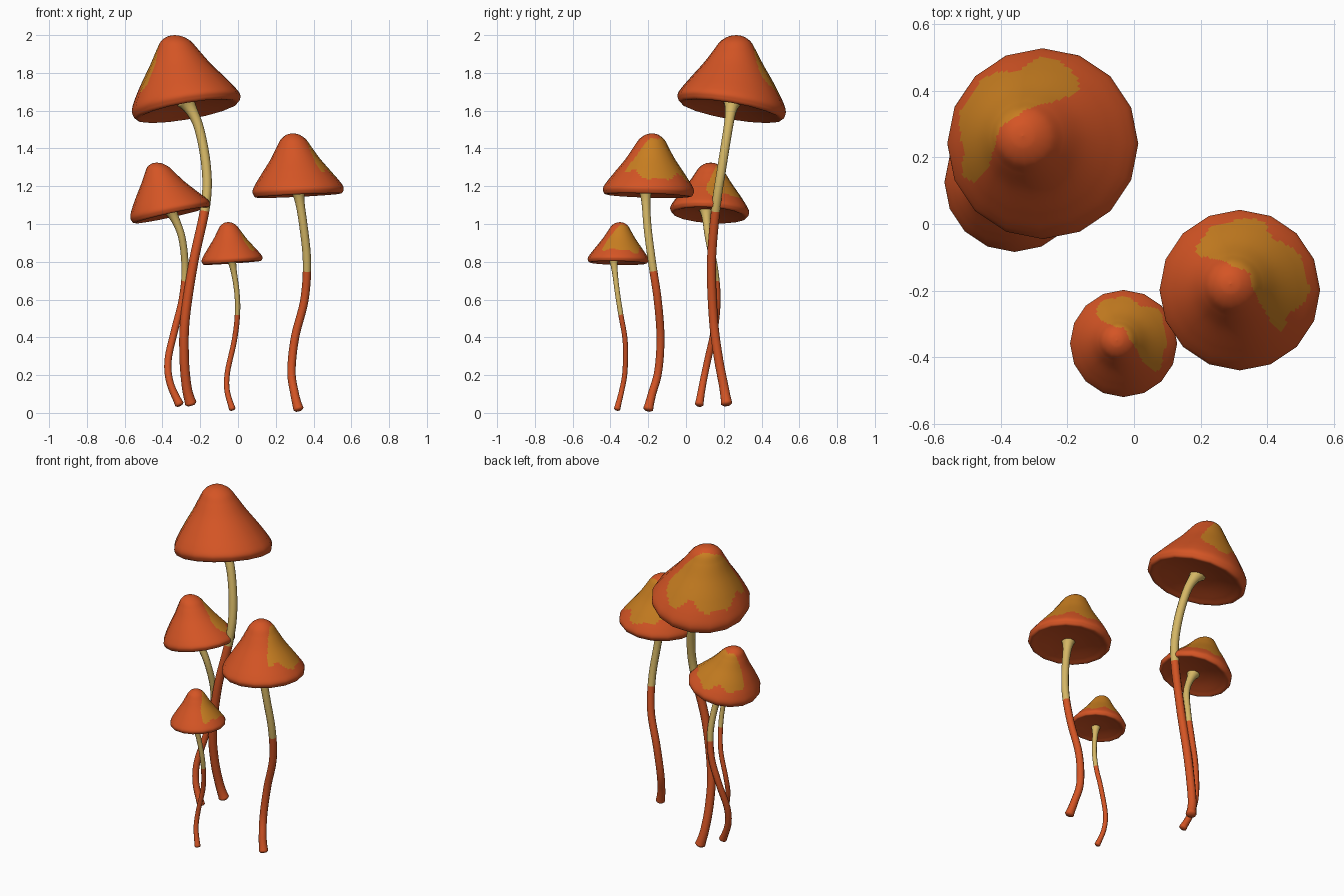
import bpy
import math
import random
from mathutils import Vector

random.seed(4)
TAU = math.tau
UP = Vector((0, 0, 1))
SIDES = 16          # visible facets around each cap
AROUND = SIDES * 6  # fine steps around, so the patch edge is detailed
FINE = 5            # fine steps between profile points

if "Cube" in bpy.data.objects:
    bpy.data.objects.remove(bpy.data.objects["Cube"])


def material(name, rgb):
    mat = bpy.data.materials.new(name)
    mat.use_nodes = True
    color = (*rgb, 1)
    mat.diffuse_color = color
    bsdf = mat.node_tree.nodes["Principled BSDF"]
    bsdf.inputs["Base Color"].default_value = color
    bsdf.inputs["Roughness"].default_value = 0.8
    return mat


RED = material("rust_orange", (0.66, 0.09, 0.018))
OCHRE = material("ochre_patch", (0.58, 0.21, 0.015))
CREAM = material("cream_stem", (0.66, 0.47, 0.13))

# Cap outline from tip to underside: (radius share, height share)
PROFILE = [Vector(p) for p in (
    (0.005, 1), (0.14, 0.975), (0.28, 0.89), (0.39, 0.75), (0.55, 0.55),
    (0.78, 0.32), (0.93, 0.17), (1, 0.08), (0.995, 0.02), (0.93, -0.03),
    (0.75, 0), (0.4, 0.04), (0.01, 0.06))]


def spline(points, s):
    """Smooth curve through the points; s counts points."""
    last = len(points) - 1
    i = max(0, min(int(s), last - 1))
    f = s - i
    a, b, c, d = (points[max(0, min(k, last))] for k in range(i - 1, i + 3))
    return b + (c - a) * (f / 2) + (a * 2 - b * 5 + c * 4 - d) * (f * f / 2) \
        + (b * 3 - a - c * 3 + d) * (f ** 3 / 2)


def skin(name, rings, mats, pick):
    """Join rings, listed from top to bottom, into a closed smooth surface."""
    n = len(rings[0])
    verts = [p for ring in rings for p in ring]
    faces, slots = [], []
    for i in range(len(rings) - 1):
        for j in range(n):
            k = (j + 1) % n
            faces.append((i * n + j, i * n + n + j, i * n + n + k, i * n + k))
            slots.append(pick(i, j))
    base = len(verts) - n
    faces += [tuple(range(n)), tuple(base + j for j in reversed(range(n)))]
    slots += [pick(0, 0), pick(len(rings) - 2, 0)]
    mesh = bpy.data.meshes.new(name)
    mesh.from_pydata(verts, [], faces)
    for mat in mats:
        mesh.materials.append(mat)
    for poly, slot in zip(mesh.polygons, slots):
        poly.material_index = slot
        poly.use_smooth = True
    obj = bpy.data.objects.new(name, mesh)
    bpy.context.collection.objects.link(obj)
    return mesh


def make_cap(name, center, tip, radius, slope, bulge, patch_angle, patch_width):
    """Bell cap; slope is the rise of the rim along x and y."""
    center, tip = Vector(center), Vector(tip)

    def point(s, a, facet=True):
        r, h = spline(PROFILE, s)
        if h > 0:
            h += bulge * h * (1 - h)
        r *= radius
        if facet:
            half = math.pi / SIDES
            r *= math.cos(half) / math.cos(a % (2 * half) - half)
        x, y = r * math.cos(a), r * math.sin(a)
        lift = (x * slope[0] + y * slope[1]) * (1 - max(h, 0))
        return center.lerp(tip, h) + Vector((x, y, lift))

    end = len(PROFILE) - 1
    steps = [i / FINE for i in range(end * FINE + 1)]
    angles = [TAU * j / AROUND for j in range(AROUND)]
    rings = [[point(s, a) for a in angles] for s in steps]

    # Ragged ochre patch on one side, fading into points at both ends
    phase = [random.uniform(0, TAU) for _ in range(4)]

    def pick(i, j):
        s = steps[i] + 0.5 / FINE
        a = angles[j] + TAU / AROUND / 2
        off = (a - math.radians(patch_angle) + math.pi) % TAU - math.pi
        w = abs(off) / math.radians(patch_width)
        if w > 1:
            return 0
        wave = math.sin(5 * a + phase[0]) + math.sin(9 * a + phase[1]) * 0.7
        upper = 1.7 + 0.2 * math.sin(4 * a + phase[2]) + 2.6 * w ** 4
        lower = 5.5 + 0.3 * wave - 0.7 * w ** 6
        return 1 if upper < s < lower else 0

    mesh = skin(name, rings, (RED, OCHRE), pick)

    # Soft shading across the facets
    normals = []
    d = 0.05
    for s in steps:
        lo, hi = max(0, s - d), min(end, s + d)
        for a in angles:
            down = point(hi, a, False) - point(lo, a, False)
            across = point(s, a + d, False) - point(s, a - d, False)
            normals.append(down.cross(across).normalized())
    mesh.normals_split_custom_set_from_vertices(normals)


def make_stem(name, path, radius, change):
    """Bent stalk, cream above the change height and rust below it."""
    path = [Vector(p) for p in path]
    top, foot = path[0].z, path[-1].z
    count = (len(path) - 1) * 8
    mids = [spline(path, i / 8) for i in range(count + 1)]
    rings = []

    def ring(mid, along, r):
        u = along.cross(Vector((0, 1, 0))).normalized()
        v = u.cross(along).normalized()
        rings.append([mid + (u * math.cos(TAU * j / 10) + v * math.sin(TAU * j / 10)) * r
                      for j in range(10)])

    for i, mid in enumerate(mids):
        along = (mids[max(i - 1, 0)] - mids[min(i + 1, count)]).normalized()
        flare = 1 + 1.1 * math.exp((mid.z - top) / 0.035)
        knob = 1 + 0.25 * math.exp((foot - mid.z) / 0.04)
        ring(mid, along, radius * flare * knob)
    # Rounded foot
    ring(mids[-1] - along * radius * 0.4, along, radius * 0.8)
    skin(name, rings, (CREAM, RED),
         lambda i, j: 0 if mids[min(i, count)].z > change else 1)


# Tall mushroom
make_cap("tall_cap", (-0.27, 0.24, 1.61), (-0.335, 0.265, 2.0), 0.285,
         (0.17, -0.17), 0.25, 132, 82)
make_stem("tall_stem", (
    (-0.275, 0.245, 1.65), (-0.21, 0.225, 1.52), (-0.168, 0.19, 1.3),
    (-0.172, 0.16, 1.1), (-0.235, 0.135, 0.8), (-0.28, 0.145, 0.5),
    (-0.285, 0.17, 0.3), (-0.272, 0.2, 0.14), (-0.25, 0.215, 0.05)), 0.025, 1.1)

# Right mushroom
make_cap("right_cap", (0.32, -0.2, 1.16), (0.29, -0.18, 1.48), 0.24,
         (0.05, -0.03), 0.08, 48, 92)
make_stem("right_stem", (
    (0.315, -0.215, 1.19), (0.345, -0.205, 1.0), (0.365, -0.18, 0.8),
    (0.352, -0.15, 0.6), (0.302, -0.135, 0.4), (0.283, -0.147, 0.22),
    (0.3, -0.18, 0.1), (0.32, -0.2, 0.02)), 0.022, 0.77)

# Small mushroom
make_cap("small_cap", (-0.03, -0.36, 0.8), (-0.052, -0.35, 1.01), 0.16,
         (0.07, -0.02), 0.1, 45, 88)
make_stem("small_stem", (
    (-0.035, -0.385, 0.82), (-0.007, -0.365, 0.65), (-0.003, -0.345, 0.52),
    (-0.02, -0.322, 0.38), (-0.055, -0.323, 0.22), (-0.058, -0.34, 0.12),
    (-0.03, -0.365, 0.02)), 0.014, 0.53)

# Left mushroom
make_cap("left_cap", (-0.355, 0.125, 1.055), (-0.43, 0.13, 1.325), 0.208,
         (0.22, -0.06), 0.2, 78, 85)
make_stem("left_stem", (
    (-0.36, 0.105, 1.08), (-0.3, 0.117, 0.94), (-0.28, 0.152, 0.76),
    (-0.295, 0.165, 0.6), (-0.335, 0.15, 0.44), (-0.37, 0.115, 0.28),
    (-0.36, 0.09, 0.16), (-0.31, 0.07, 0.045)), 0.019, 0.7)
